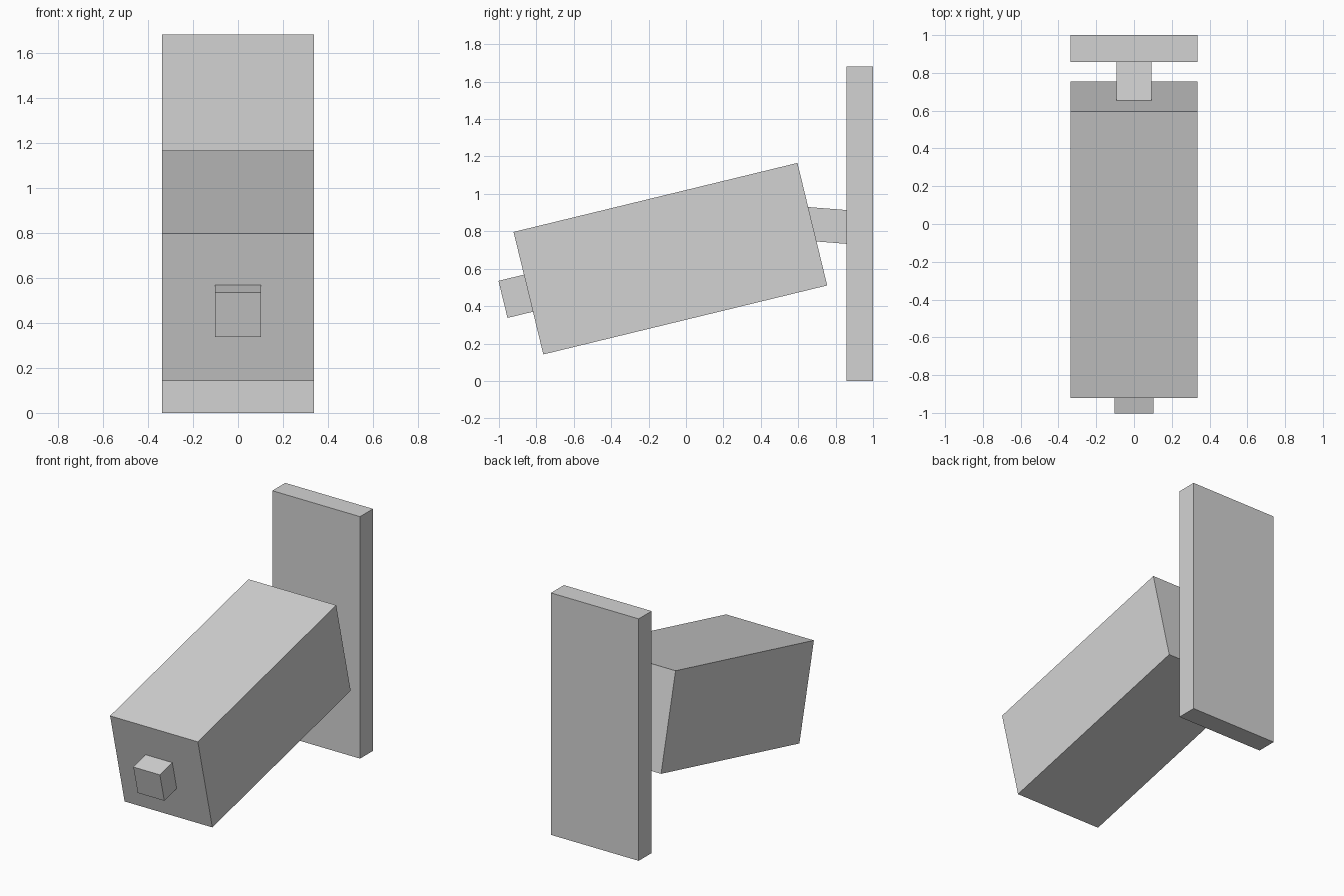
import bpy, math
from mathutils import Vector, Matrix

if "Cube" in bpy.data.objects:
    bpy.data.objects.remove(bpy.data.objects["Cube"])

grey = bpy.data.materials.new("light_grey")
grey.diffuse_color = (0.65, 0.65, 0.65, 1)
grey.use_nodes = True
grey.node_tree.nodes["Principled BSDF"].inputs["Base Color"].default_value = grey.diffuse_color

TILT = math.radians(13.66)


def box(name, size, centre, tilt=0.0):
    """Box of the given size, tilted about the x axis."""
    bpy.ops.mesh.primitive_cube_add(size=1)
    ob = bpy.context.object
    ob.name = name
    ob.data.transform(Matrix.Diagonal((*size, 1)))
    ob.location = centre
    ob.rotation_euler.x = tilt
    ob.data.materials.append(grey)
    return ob


# Tilted camera body
body_centre = Vector((0, -0.0835, 0.6535))
body_len = 1.562
axis = Vector((0, math.cos(TILT), math.sin(TILT)))
box("camera_body", (0.674, body_len, 0.674), body_centre, TILT)

# Square lens on the body's front face
lens_len = 0.14
box("lens", (0.204, lens_len, 0.204),
    body_centre - axis * (body_len + lens_len) / 2, TILT)

# Upright wall plate
box("wall_plate", (0.674, 0.142, 1.68), (0, 0.929, 0.84))

# Short arm joining body and plate, sloping slightly down to the wall
box("mounting_arm", (0.185, 0.23, 0.18), (0, 0.76, 0.831), math.radians(-4.5))
